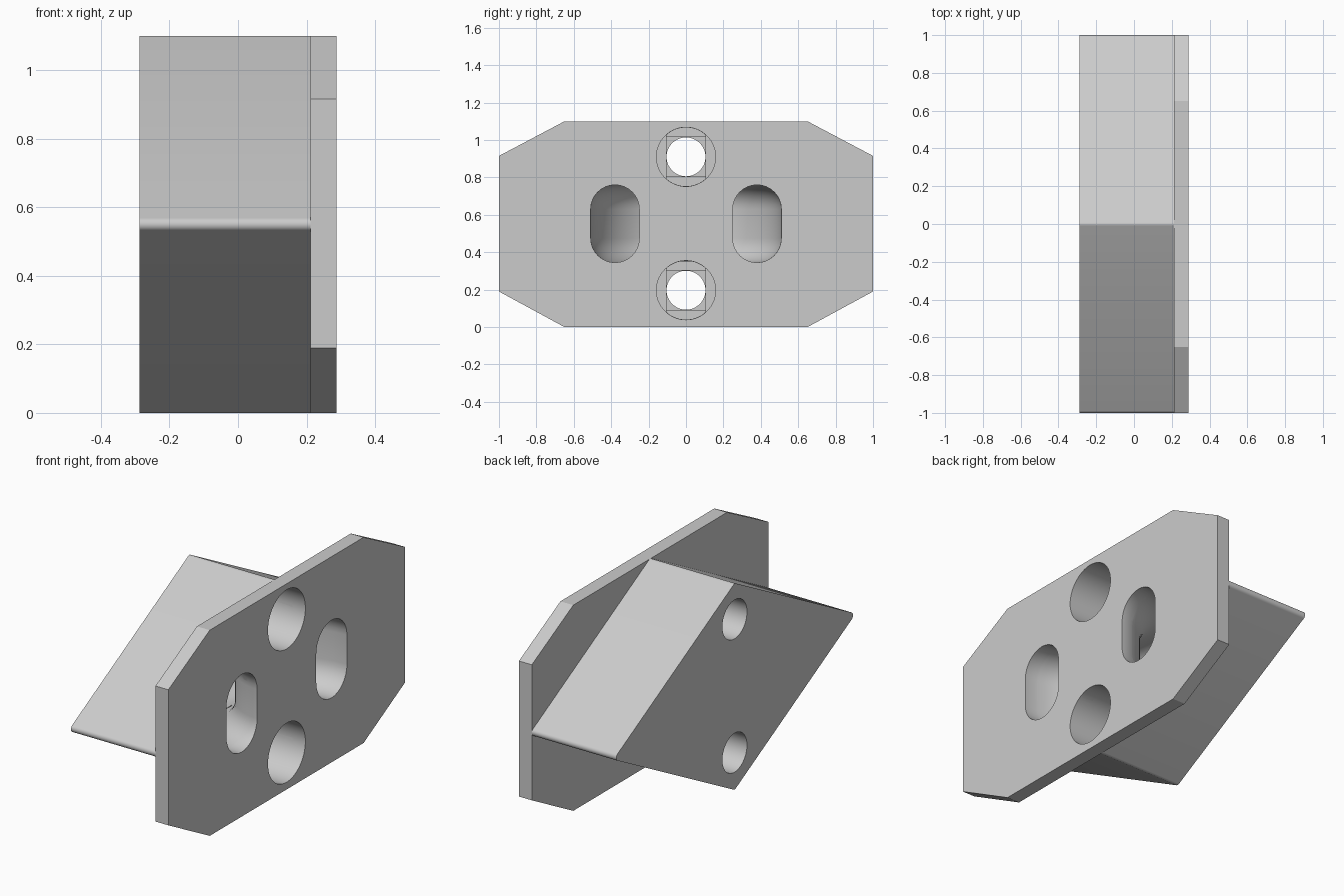
import bpy, bmesh
from math import sin, cos, pi, radians, atan2
from mathutils import Vector, Matrix

cube = bpy.data.objects.get("Cube")
if cube:
    bpy.data.objects.remove(cube, do_unlink=True)

BACK, SEAT, FACE = -0.288, 0.212, 0.288   # block back, plate back, plate front
MID = 0.55                                # mid height
FLOOR = -0.04                             # counterbore floor
HOLES = (0.197, 0.91)                     # bolt heights

grey = bpy.data.materials.new("light grey")
grey.use_nodes = True
grey.diffuse_color = (0.6, 0.6, 0.6, 1)
grey.node_tree.nodes["Principled BSDF"].inputs["Base Color"].default_value = (0.6, 0.6, 0.6, 1)


def finish(name, bm):
    bmesh.ops.recalc_face_normals(bm, faces=bm.faces)
    mesh = bpy.data.meshes.new(name)
    bm.to_mesh(mesh)
    bm.free()
    mesh.materials.append(grey)
    obj = bpy.data.objects.new(name, mesh)
    bpy.context.collection.objects.link(obj)
    return obj


def prism(name, outline, x0, x1):
    """Extrude a y-z outline along x."""
    bm = bmesh.new()
    face = bm.faces.new([bm.verts.new((x0, y, z)) for y, z in outline])
    ext = bmesh.ops.extrude_face_region(bm, geom=[face])["geom"]
    moved = [v for v in ext if isinstance(v, bmesh.types.BMVert)]
    bmesh.ops.translate(bm, verts=moved, vec=(x1 - x0, 0, 0))
    return finish(name, bm)


def circle(z, r, n=64):
    return [(r * cos(2 * pi * i / n), z + r * sin(2 * pi * i / n)) for i in range(n)]


# Plate with chamfered corners
plate = prism("mounting_plate",
              [(-1, 0.19), (-0.65, 0), (0.65, 0), (1, 0.19),
               (1, 0.915), (0.65, 1.1), (-0.65, 1.1), (-1, 0.915)], SEAT, FACE)

# Diamond block with small rounded corners
r = 0.021
slope = atan2(1 - r, MID - r)             # direction of the sloping side's normal
centres = [(1 - r, 0), (0, MID - r), (r - 1, 0), (0, r - MID)]
spans = [pi / 2 - (pi / 2 - atan2(1, MID)), 0]
diamond = []
for k, (cy, cz) in enumerate(centres):
    half = slope if k % 2 == 0 else pi / 2 - slope
    for i in range(9):
        a = k * pi / 2 + half * (i / 4 - 1)
        diamond.append((cy + r * cos(a), MID + cz + r * sin(a)))
block = prism("diamond_block", diamond, BACK, SEAT)

# Curved strap channel: a stadium section swept around the z axis
bm = bmesh.new()
section = []
for centre, start in ((0.63, 0), (0.475, pi)):
    for i in range(17):
        a = start + pi * i / 16
        section.append((0.38 + 0.13 * cos(a), centre + 0.13 * sin(a)))
steps = 72
rings = []
for s in range(steps):
    t = 2 * pi * (s + 0.5) / steps
    rings.append([bm.verts.new((FACE + d * cos(t), d * sin(t), z)) for d, z in section])
for s in range(steps):
    a, b = rings[s], rings[(s + 1) % steps]
    for i in range(len(section)):
        j = (i + 1) % len(section)
        bm.faces.new((a[i], a[j], b[j], b[i]))
cutters = [finish("strap_channel_cutter", bm)]

# Bolt holes: counterbore, two thin bridging steps, through hole
h, layer = 0.105, 0.012
for z in HOLES:
    cutters.append(prism("counterbore_cutter", circle(z, 0.158), FLOOR, 0.4))
    slot = [(max(-h, min(h, y)), c) for y, c in circle(z, 0.157)]
    cutters.append(prism("step_cutter", slot, FLOOR - layer, 0.4))
    square = [(-h, z - h), (h, z - h), (h, z + h), (-h, z + h)]
    cutters.append(prism("square_cutter", square, FLOOR - 2 * layer, 0.4))
    cutters.append(prism("bolt_hole_cutter", circle(z, 0.104), -0.4, 0.4))

# Cut both parts and shade them
for part in (plate, block):
    bpy.ops.object.select_all(action='DESELECT')
    part.select_set(True)
    bpy.context.view_layer.objects.active = part
    for cutter in cutters:
        mod = part.modifiers.new("cut", 'BOOLEAN')
        mod.operation = 'DIFFERENCE'
        mod.solver = 'EXACT'
        mod.object = cutter
        bpy.ops.object.modifier_apply(modifier=mod.name)
    bpy.ops.object.shade_smooth_by_angle(angle=radians(25))

for cutter in cutters:
    bpy.data.objects.remove(cutter, do_unlink=True)
